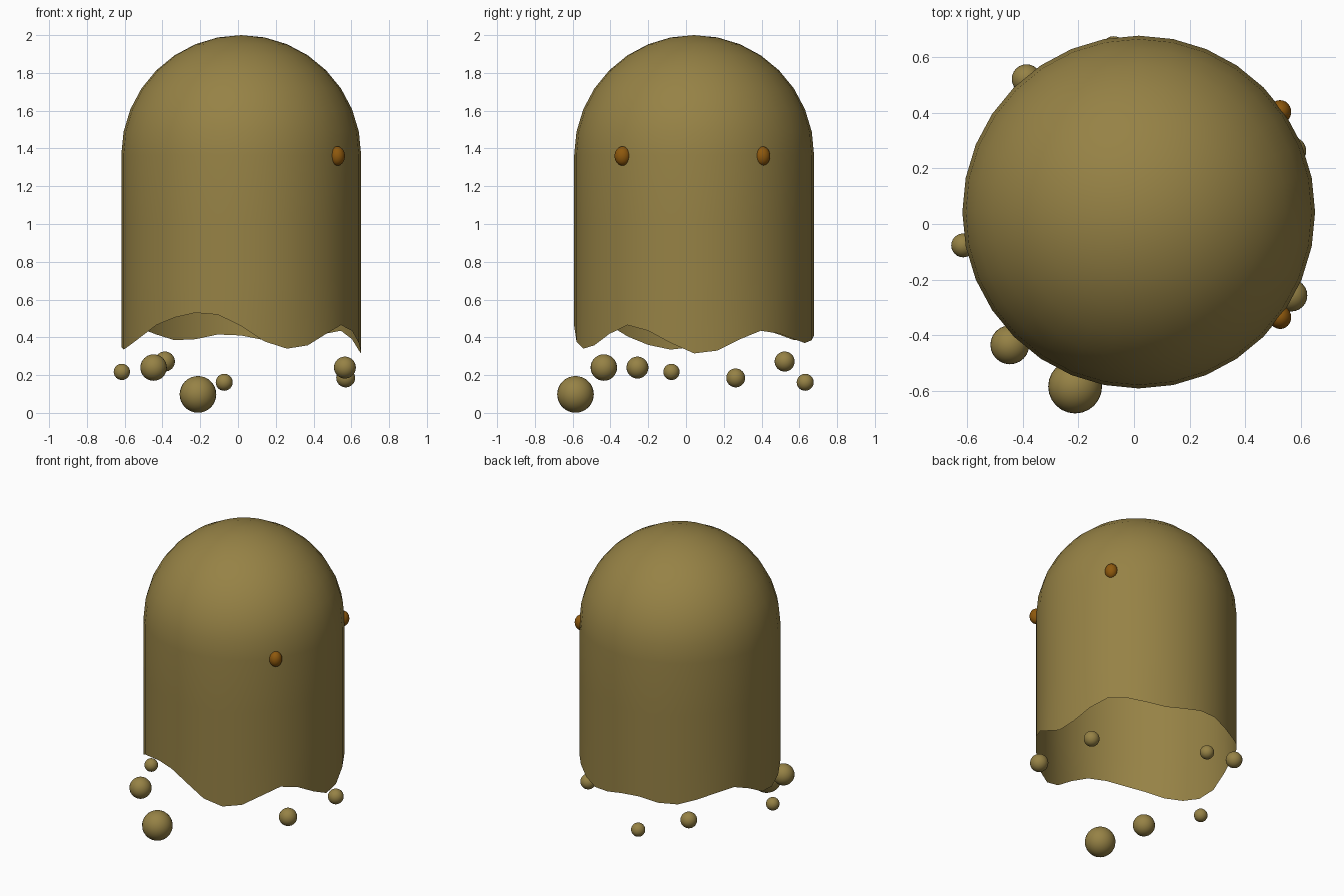
import bpy, bmesh, math

if "Cube" in bpy.data.objects:
    bpy.data.objects.remove(bpy.data.objects["Cube"])

SIDES = 32
CX, CY, R = 0.017, 0.043, 0.635
DOME_Z = 1.365

# Wavy hem height at each side, anticlockwise from +x
HEM = [.315, .33, .39, .435, .42, .39, .37, .385,
       .41, .415, .39, .385, .415, .445, .46, .415,
       .35, .335, .36, .405, .465, .505, .53, .52,
       .46, .378, .34, .358, .418, .465, .435, .37]


def material(name, rgb):
    m = bpy.data.materials.new(name)
    m.diffuse_color = (*rgb, 1)
    m.use_nodes = True
    m.node_tree.nodes["Principled BSDF"].inputs["Base Color"].default_value = m.diffuse_color
    return m


tan = material("olive_tan", (0.305, 0.223, 0.060))
amber = material("dark_amber", (0.270, 0.098, 0.004))


def finish(name, bm, mat):
    for f in bm.faces:
        f.smooth = True
    me = bpy.data.meshes.new(name)
    bm.to_mesh(me)
    bm.free()
    me.materials.append(mat)
    ob = bpy.data.objects.new(name, me)
    bpy.context.collection.objects.link(ob)
    return ob


def ball(name, loc, size, mat):
    bm = bmesh.new()
    bmesh.ops.create_uvsphere(bm, u_segments=24, v_segments=16, radius=1)
    ob = finish(name, bm, mat)
    ob.location, ob.scale = loc, size


# Draped body: open hem, straight wall, round dome
bm = bmesh.new()


def ring(radius, heights):
    return [bm.verts.new((CX + radius * math.cos(2 * math.pi * i / SIDES),
                          CY + radius * math.sin(2 * math.pi * i / SIDES), z))
            for i, z in enumerate(heights)]


rings = [ring(R, HEM)]
rings += [ring(R, [z] * SIDES) for z in (0.7, 1.0)]
for k in range(8):
    a = math.pi / 2 * k / 8
    rings.append(ring(R * math.cos(a), [DOME_Z + R * math.sin(a)] * SIDES))
top = bm.verts.new((CX, CY, DOME_Z + R))
for i in range(SIDES):
    j = (i + 1) % SIDES
    for lo, hi in zip(rings, rings[1:]):
        bm.faces.new((lo[i], lo[j], hi[j], hi[i]))
    bm.faces.new((rings[-1][i], rings[-1][j], top))
finish("draped_body", bm, tan)

# Eyes half sunk in the wall on the +x side
for n, y in (("eye_front", -0.336), ("eye_back", 0.404)):
    ball(n, (0.526, y, 1.36), (0.04, 0.042, 0.051), amber)

# Loose drops below the hem
DROPS = [(-.212, -.585, .098, .097), (-.447, -.435, .24, .07),
         (-.615, -.077, .217, .043), (-.387, .522, .272, .053),
         (-.073, .631, .162, .045), (.57, .263, .185, .05),
         (.566, -.257, .24, .058)]
for i, (x, y, z, r) in enumerate(DROPS):
    ball(f"drop_{i + 1}", (x, y, z), (r, r, r), tan)
